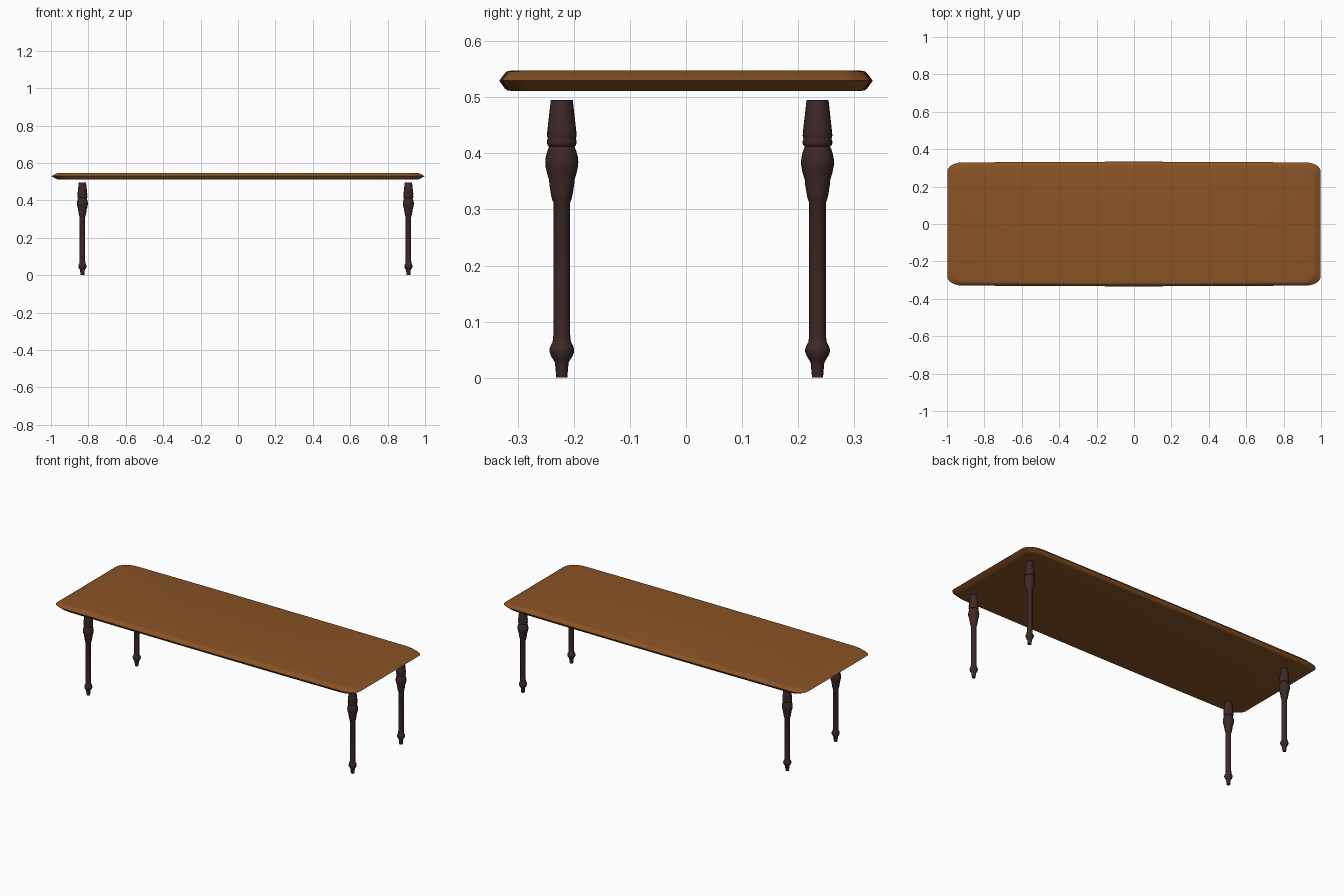
import bpy, bmesh, math

if "Cube" in bpy.data.objects:
    bpy.data.objects.remove(bpy.data.objects["Cube"])


def material(name, rgb):
    m = bpy.data.materials.new(name)
    m.diffuse_color = (*rgb, 1)
    m.use_nodes = True
    m.node_tree.nodes["Principled BSDF"].inputs["Base Color"].default_value = m.diffuse_color
    return m


WOOD = material("warm brown wood", (0.255, 0.088, 0.019))
DARK = material("dark brown wood", (0.045, 0.021, 0.020))


def loft(name, rings, mat, angle):
    """Skin a stack of closed rings, cap both ends, smooth by angle."""
    bm = bmesh.new()
    loops = [[bm.verts.new(p) for p in ring] for ring in rings]
    n = len(loops[0])
    for a, b in zip(loops, loops[1:]):
        for i in range(n):
            j = (i + 1) % n
            bm.faces.new((a[i], a[j], b[j], b[i]))
    bm.faces.new(loops[0][::-1])
    bm.faces.new(loops[-1])
    me = bpy.data.meshes.new(name)
    bm.to_mesh(me)
    bm.free()
    me.materials.append(mat)
    ob = bpy.data.objects.new(name, me)
    bpy.context.collection.objects.link(ob)
    bpy.ops.object.select_all(action='DESELECT')
    ob.select_set(True)
    bpy.context.view_layer.objects.active = ob
    bpy.ops.object.shade_smooth_by_angle(angle=math.radians(angle))
    return ob


# Tabletop outline: slightly bowed rectangle with elliptical corners
def outline(inset, z, steps=7, side=8):
    hx, hy = 1 - 2.6 * inset, 0.333 - inset
    rx, ry = 0.075, 0.048
    pts = []
    for k, (sx, sy) in enumerate([(1, 1), (-1, 1), (-1, -1), (1, -1)]):
        for i in range(steps + 1):
            a = math.pi / 2 * (k + i / steps)
            pts.append((sx * (hx - rx) + rx * math.cos(a),
                        sy * (hy - ry) + ry * math.sin(a)))
        if k % 2 == 0:  # extra points along the long sides for the bow
            for i in range(1, side):
                pts.append((sx * (hx - rx) * (1 - 2 * i / side), sy * hy))
    return [(x * (1 - 0.003 * (y / 0.333) ** 2),
             y * (1 - 0.015 * x * x), z) for x, y in pts]


# Tabletop edge: pointed rim with softened upper and lower shoulders
EDGE = [(0.020, 0.5115), (0.014, 0.5125), (0.010, 0.5155), (0.0, 0.5295),
        (0.010, 0.5430), (0.014, 0.5462), (0.021, 0.5475)]
loft("tabletop", [outline(i, z) for i, z in EDGE], WOOD, 40)

# Turned leg profile: (radius, height)
PROFILE = [
    (0.0098, 0.0), (0.0103, 0.006), (0.0122, 0.027), (0.0145, 0.031),
    (0.0195, 0.039), (0.0220, 0.046), (0.0220, 0.051), (0.0195, 0.058),
    (0.0165, 0.063), (0.0155, 0.070), (0.0148, 0.080), (0.0148, 0.312),
    (0.0170, 0.317), (0.0190, 0.325), (0.0222, 0.345), (0.0225, 0.352),
    (0.0262, 0.364), (0.0288, 0.376), (0.0295, 0.384), (0.0285, 0.394),
    (0.0255, 0.405), (0.0225, 0.412), (0.0250, 0.414), (0.0264, 0.418),
    (0.0264, 0.422), (0.0250, 0.426), (0.0255, 0.428), (0.0265, 0.432),
    (0.0258, 0.440), (0.0196, 0.495)]


def leg(name, cx, cy, sides=24):
    rings = [[(cx + r * math.cos(2 * math.pi * i / sides),
               cy + r * math.sin(2 * math.pi * i / sides), z)
              for i in range(sides)] for r, z in PROFILE]
    return loft(name, rings, DARK, 45)


# Four legs, placed slightly off centre
for side, x in (("left", -0.832), ("right", 0.911)):
    for end, y in (("front", -0.2215), ("back", 0.2345)):
        leg(f"{end}_{side}_leg", x, y)
